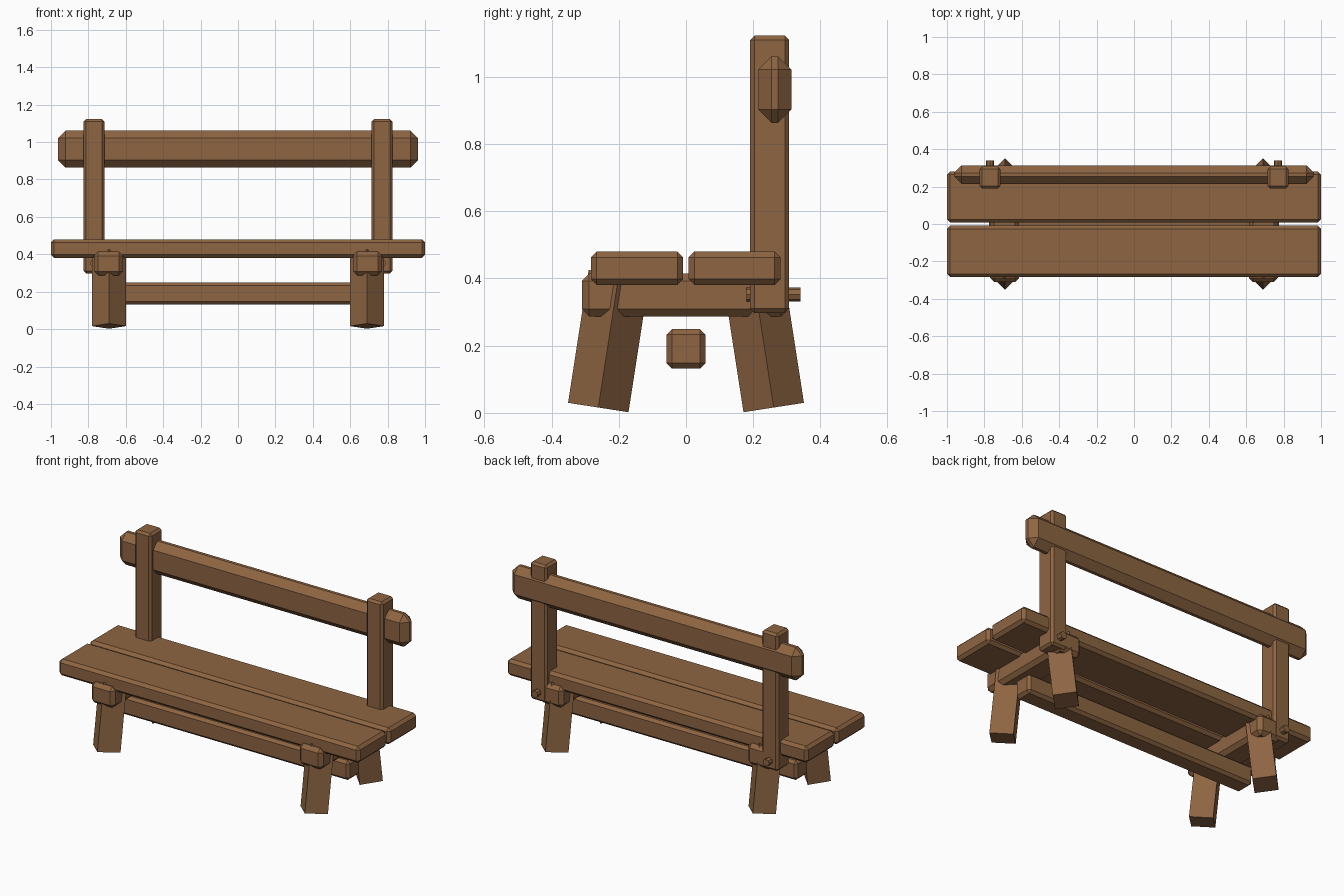
import bpy, bmesh
from math import radians, cos, sin
from mathutils import Matrix, Vector

if "Cube" in bpy.data.objects:
    bpy.data.objects.remove(bpy.data.objects["Cube"])

wood = bpy.data.materials.new("brown wood")
wood.diffuse_color = (0.27, 0.13, 0.055, 1)
wood.use_nodes = True
wood.node_tree.nodes["Principled BSDF"].inputs["Base Color"].default_value = wood.diffuse_color


def finish(name, bm):
    mesh = bpy.data.meshes.new(name)
    bm.to_mesh(mesh)
    bm.free()
    mesh.materials.append(wood)
    obj = bpy.data.objects.new(name, mesh)
    bpy.context.collection.objects.link(obj)
    return obj


def timber(name, x, y, z, bevel):
    """Chamfered box given by its (min, max) range on each axis."""
    bm = bmesh.new()
    bmesh.ops.create_cube(bm, size=1)
    for v in bm.verts:
        v.co = Vector([(r[0] + r[1]) / 2 + c * (r[1] - r[0])
                       for r, c in zip((x, y, z), v.co)])
    bmesh.ops.bevel(bm, geom=bm.edges[:], offset=bevel, segments=1,
                    affect='EDGES')
    return finish(name, bm)


def rod(name, sides, radius, length, matrix):
    """Prism along local z, centred on its own middle."""
    bm = bmesh.new()
    bmesh.ops.create_cone(bm, cap_ends=True, segments=sides, radius1=radius,
                          radius2=radius, depth=length, matrix=matrix)
    return finish(name, bm)


# seat planks, back rail and low stretcher
timber("front_seat_plank", (-1, 1), (-0.283, -0.009), (0.381, 0.48), 0.017)
timber("rear_seat_plank", (-1, 1), (0.008, 0.281), (0.381, 0.48), 0.017)
timber("back_rail", (-0.963, 0.963), (0.215, 0.314), (0.863, 1.061), 0.04)
timber("stretcher", (-0.775, 0.775), (-0.058, 0.058), (0.132, 0.249), 0.016)

TILT, LEG = radians(8.8), 0.40
for side, s in (("left", -1), ("right", 1)):
    # cross beam under the seat
    cx = s * 0.692
    timber(side + "_cross_beam", (cx - 0.078, cx + 0.078), (-0.31, 0.305),
           (0.287, 0.414), 0.022)
    # back post with its peg
    px = s * 0.77
    timber(side + "_back_post", (px - 0.055, px + 0.055), (0.191, 0.307),
           (0.297, 1.123), 0.013)
    rod(side + "_peg", 8, 0.021, 0.16,
        Matrix.Translation((px, 0.26, 0.352)) @ Matrix.Rotation(radians(90), 4, 'X'))
    # splayed diamond-section legs
    for end, e in (("front", -1), ("back", 1)):
        mid = (s * 0.69, e * (0.261 - sin(TILT) * LEG / 2),
               0.016 + cos(TILT) * LEG / 2)
        rod(f"{end}_{side}_leg", 4, 0.091, LEG,
            Matrix.Translation(mid) @ Matrix.Rotation(e * TILT, 4, 'X'))
